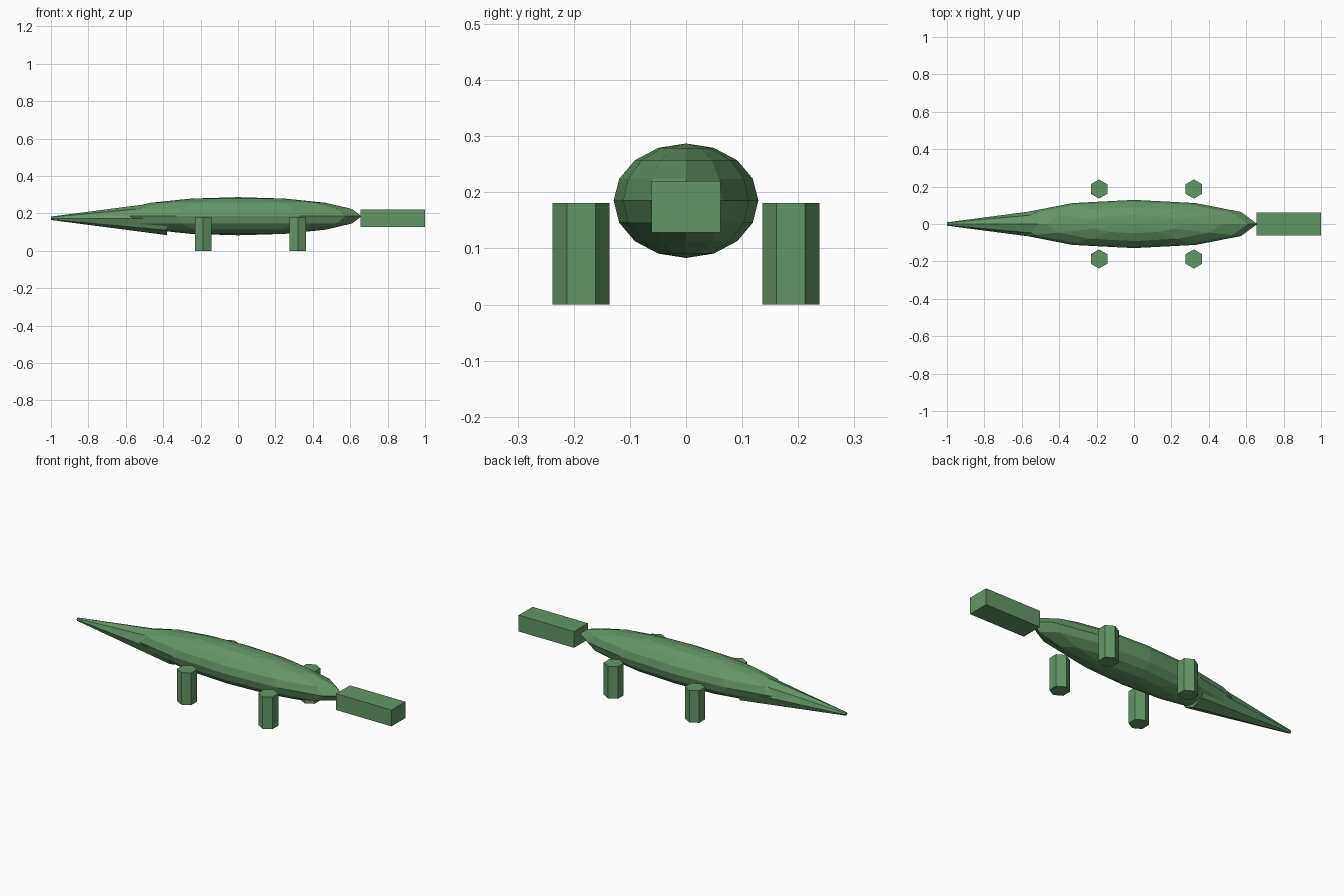
import bpy
from math import pi

if "Cube" in bpy.data.objects:
    bpy.data.objects.remove(bpy.data.objects["Cube"])

green = bpy.data.materials.new("green")
green.diffuse_color = (0.13, 0.30, 0.14, 1)
green.use_nodes = True
green.node_tree.nodes["Principled BSDF"].inputs["Base Color"].default_value = green.diffuse_color


def finish(name, scale=(1, 1, 1)):
    ob = bpy.context.object
    ob.name = name
    ob.scale = scale
    ob.data.materials.append(green)
    return ob


# Flattened, stretched body
bpy.ops.mesh.primitive_uv_sphere_add(segments=12, ring_count=8, radius=1, location=(0, 0, 0.185))
finish("body", (0.66, 0.129, 0.102))

# Boxy snout
bpy.ops.mesh.primitive_cube_add(size=1, location=(0.8275, 0, 0.174))
finish("head", (0.345, 0.123, 0.092))

# Tapering tail pointing to -x
bpy.ops.mesh.primitive_cone_add(vertices=8, radius1=0.09, radius2=0.009, depth=0.62,
                                location=(-0.69, 0, 0.174), rotation=(0, -pi / 2, 0))
finish("tail")

# Four hexagonal legs
for end, x in (("front", 0.32), ("rear", -0.187)):
    for side, s in (("left", 1), ("right", -1)):
        bpy.ops.mesh.primitive_cylinder_add(vertices=6, radius=0.051, depth=0.181,
                                            location=(x, s * 0.187, 0.0905))
        finish(f"{end}_{side}_leg")
